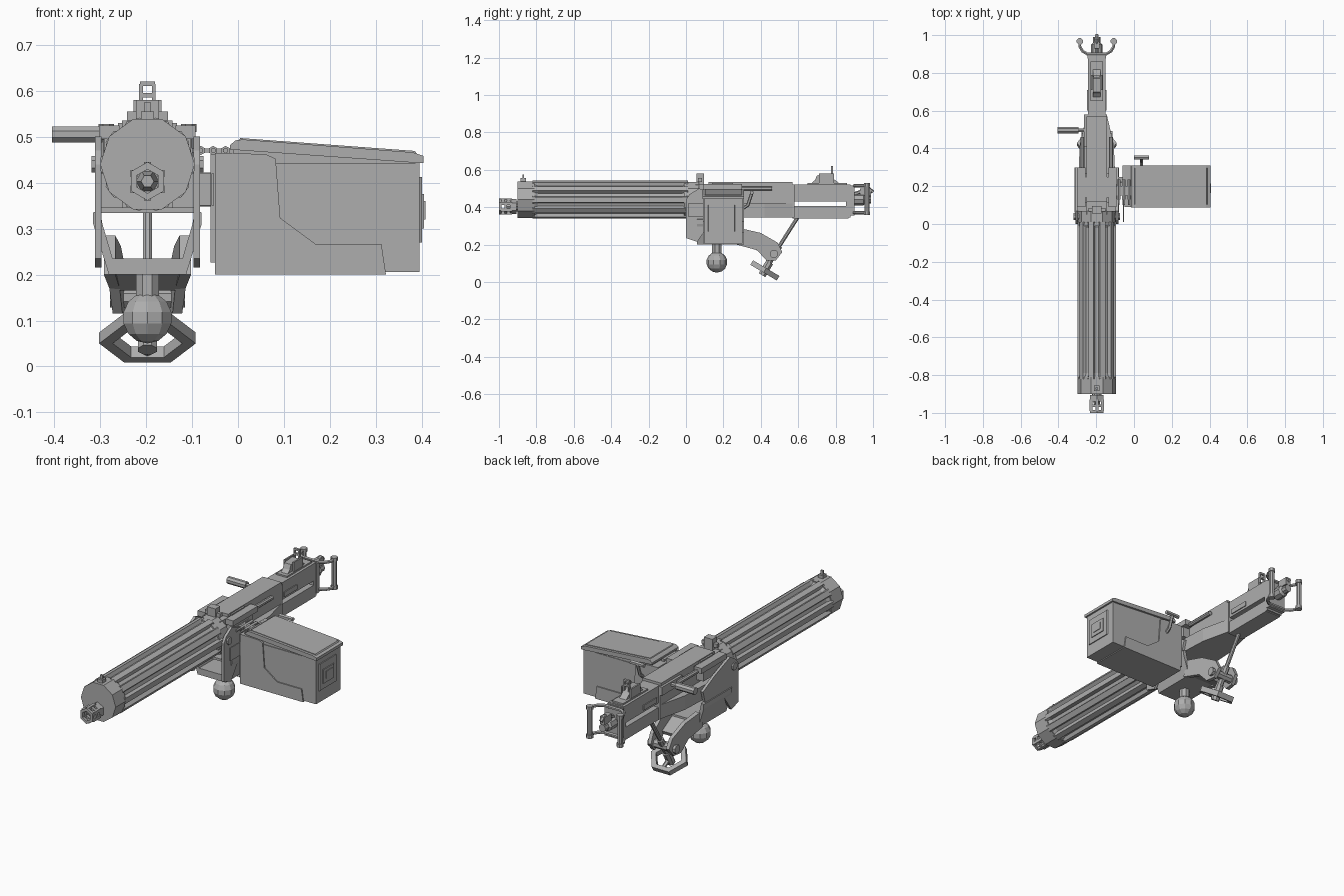
import bpy, bmesh, math
from mathutils import Vector

default = bpy.data.objects.get("Cube")
if default:
    bpy.data.objects.remove(default, do_unlink=True)

steel = bpy.data.materials.new("plain_grey")
steel.use_nodes = True
grey = (.42, .42, .42, 1)
steel.diffuse_color = grey
steel.node_tree.nodes["Principled BSDF"].inputs["Base Color"].default_value = grey

GUN = -.197          # x of the gun's centre line
SIDES = {"right": -1, "left": 1}


def finish(name, bm):
    bmesh.ops.recalc_face_normals(bm, faces=bm.faces)
    mesh = bpy.data.meshes.new(name)
    bm.to_mesh(mesh)
    bm.free()
    mesh.materials.append(steel)
    obj = bpy.data.objects.new(name, mesh)
    bpy.context.collection.objects.link(obj)
    return obj


def loft(name, rings, closed=False):
    """Skin a list of equal-length point rings; cap the ends or close the loop."""
    bm = bmesh.new()
    loops = [[bm.verts.new(p) for p in ring] for ring in rings]
    count = len(loops[0])
    pairs = list(zip(loops, loops[1:]))
    if closed:
        pairs.append((loops[-1], loops[0]))
    else:
        bm.faces.new(loops[0])
        bm.faces.new(loops[-1])
    for a, b in pairs:
        for i in range(count):
            j = (i + 1) % count
            bm.faces.new((a[i], a[j], b[j], b[i]))
    return finish(name, bm)


def prism(name, axis, points, low, high):
    """Extrude a flat outline along x, y or z."""
    place = {"x": lambda p, t: (t, p[0], p[1]),
             "y": lambda p, t: (p[0], t, p[1]),
             "z": lambda p, t: (p[0], p[1], t)}[axis]
    return loft(name, [[place(p, t) for p in points] for t in (low, high)])


def box(name, x, y, z):
    """Box from three (low, high) ranges."""
    outline = [(x[0], y[0]), (x[1], y[0]), (x[1], y[1]), (x[0], y[1])]
    return prism(name, "z", outline, *z)


def gun_box(name, half, y, z, offset=0):
    middle = GUN + offset
    return box(name, (middle - half, middle + half), y, z)


def circle(centre, direction, radius, sides, turn=0):
    spin = Vector(direction).to_track_quat("Z", "Y")
    step = math.tau / sides
    return [Vector(centre) + spin @ Vector((math.cos(step * i + turn), math.sin(step * i + turn), 0)) * radius
            for i in range(sides)]


def rod(name, path, radius, sides=8):
    """Round bar following a path of points."""
    path = [Vector(p) for p in path]
    rings = []
    for i, p in enumerate(path):
        along = path[min(i + 1, len(path) - 1)] - path[max(i - 1, 0)]
        rings.append(circle(p, along, radius, sides, math.pi / sides))
    return loft(name, rings)


def turned(name, stations, z, sides, turn=0):
    """Shape turned about the y direction from (y, radius) stations."""
    step = math.tau / sides
    return loft(name, [[(GUN + r * math.cos(step * i + turn), y, z + r * math.sin(step * i + turn))
                        for i in range(sides)] for y, r in stations])


# Barrel jacket: ten-sided hood, then a fluted sleeve
turned("jacket_hood", [(-.9, .103), (-.81, .103)], .44, 10)
flutes = []
for y, depth in ((-.82, .098), (-.79, .084), (-.02, .084), (.01, .096)):
    ring = []
    for side in range(10):
        for degrees, r in ((-8, .103), (8, .103), (12, depth), (24, depth)):
            a = math.radians(side * 36 + degrees)
            ring.append((GUN + r * math.cos(a), y, .44 + r * math.sin(a)))
    flutes.append(ring)
loft("fluted_jacket", flutes)
turned("jacket_collar", [(-.01, .1), (.07, .1)], .44, 10)
gun_box("front_sight_base", .014, (-.885, -.855), (.53, .555))
gun_box("front_sight_post", .007, (-.875, -.865), (.55, .575))

# Hollow hexagonal muzzle with side ports
hexagon = math.pi / 6
turned("muzzle_base", [(-.905, .04), (-.94, .04), (-.94, .026), (-.9, .026)], .403, 6, hexagon)
for i in range(6):
    post = circle((GUN, 0, .403), (0, 1, 0), .034, 6, hexagon)[i]
    box("muzzle_post", (post.x - .008, post.x + .008), (-.99, -.93), (post.z - .008, post.z + .008))
for y in (-.97, -1):
    loft("muzzle_ring", [circle((GUN, a, .403), (0, 1, 0), r, 6, hexagon)
                         for a, r in ((y, .042), (y + .014, .042), (y + .014, .026), (y, .026))], True)
turned("muzzle_core", [(-.96, .014), (-.9, .026)], .403, 6)

# Receiver, leaving a long open slot in the rear half
gun_box("receiver_front", .055, (.05, .58), (.345, .52))
gun_box("top_cover", .055, (.12, .57), (.515, .535))
gun_box("cover_latch_plate", .064, (.14, .25), (.515, .53))
gun_box("receiver_lower", .046, (.57, .87), (.34, .407))
gun_box("receiver_upper", .046, (.57, .87), (.43, .522))
gun_box("receiver_end", .046, (.855, .88), (.345, .52))
gun_box("back_plate", .05, (.875, .9), (.355, .515))
gun_box("hinge_block", .025, (.055, .095), (.52, .58))
gun_box("hinge_pin", .045, (.065, .085), (.535, .555))
for side, s in SIDES.items():
    gun_box(side + "_window_plate", .003, (.6, .71), (.442, .468), s * .048)
    gun_box(side + "_feed_ledge", .022, (.09, .3), (.495, .524), s * .083)
    gun_box(side + "_feed_block", .02, (.11, .27), (.44, .5), s * .075)
    prism(side + "_side_rail", "z", [(GUN + s * x, y) for x, y in
          ((.05, .06), (.1, .06), (.1, .2), (.09, .42), (.055, .57), (.05, .57))], .345, .42)
    rod(side + "_hinge_rod", [(GUN + s * .075, .3, .5), (GUN + s * .075, .46, .5)], .012)

# Rear sight
prism("rear_sight_base", "x", [(.66, .52), (.69, .545), (.7, .57), (.77, .575), (.79, .55), (.83, .52)],
      GUN - .02, GUN + .02)
gun_box("rear_sight_bed", .032, (.65, .86), (.515, .53))
for side, s in SIDES.items():
    gun_box(side + "_sight_leaf", .004, (.775, .787), (.56, .615), s * .014)
    gun_box(side + "_sight_ear", .004, (.71, .79), (.52, .58), s * .026)
for z in (.585, .61):
    gun_box("sight_crossbar", .016, (.775, .787), (z, z + .01))

# Spade grips and buffer
turned("buffer", [(.89, .03), (.95, .03), (.96, .02), (.99, .02)], .44, 8)
gun_box("trigger_paddle", .014, (.93, .99), (.46, .5))
rod("trigger_stem", [(GUN, .9, .47), (GUN, .98, .5), (GUN, 1, .48)], .01, 6)
for side, s in SIDES.items():
    x = GUN + s * .09
    for z in (.37, .515):
        rod(side + "_grip_arm", [(GUN, .9, z), (GUN + s * .05, .9, z), (GUN + s * .075, .915, z),
                                 (x, .94, z), (x, .972, z)], .009, 6)
    rod(side + "_grip", [(x, .967, .375), (x, .967, .512)], .014)
    for z in (.358, .51):
        rod(side + "_grip_cap", [(x, .967, z), (x, .967, z + .018)], .018)

# Charging handle on the right side
rod("charging_handle", [(-.405, .497, .505), (-.295, .497, .505)], .019)
rod("charging_stem", [(-.3, .497, .505), (-.24, .497, .505)], .011, 6)
box("charging_slide", (-.265, -.24), (.41, .58), (.475, .52))

# Cradle: U-shaped yoke, side ears and two sloping rear arms
yoke = [(.084, .2), (.118, .31), (.118, .335), (.103, .34), (.098, .31), (.076, .235)]
prism("cradle_yoke", "y", [(GUN - x, z) for x, z in yoke] + [(GUN + x, z) for x, z in reversed(yoke)], .06, .3)
gun_box("cradle_crossbar", .105, (.01, .06), (.334, .346))
for side, s in SIDES.items():
    ends = sorted((GUN + s * .1, GUN + s * .114))
    prism(side + "_cradle_ear", "x", [(0, .235), (.06, .215), (.12, .3), (.28, .33), (.3, .4), (.2, .45),
                                      (.07, .5), (.02, .47), (0, .44)], *ends)
    rod(side + "_ear_bolt", [(GUN + s * .09, .04, .44), (GUN + s * .122, .04, .44)], .02)
    arm = [(.27, .2), (.38, .17), (.43, .115), (.48, .115), (.515, .16), (.49, .21), (.4, .262), (.3, .285)]
    loft(side + "_rear_arm", [[(GUN + s * (base - lean * max(0, y - .3)), y, z) for y, z in arm]
                              for base, lean in ((.095, .15), (.07, .12))])
prism("cradle_web", "x", [(.1, .2), (.3, .2), (.39, .165), (.4, .185), (.3, .225), (.1, .225)],
      GUN - .072, GUN + .072)
rod("pivot_bolt", [(GUN - .082, .47, .15), (GUN + .082, .47, .15)], .023)
rod("elevation_strut", [(GUN, .46, .13), (GUN, .6, .35)], .011)
rod("strut_sleeve", [(GUN, .42, .07), (GUN, .5, .193)], .018)

# Pintle and ball
rod("pintle_neck", [(GUN, .165, .14), (GUN, .165, .21)], .027)
bm = bmesh.new()
bmesh.ops.create_uvsphere(bm, u_segments=10, v_segments=7, radius=.056)
bmesh.ops.translate(bm, verts=bm.verts, vec=(GUN, .165, .106))
finish("pintle_ball", bm)

# Tilted hexagonal elevation wheel
slope = Vector((0, .86, -.51))
lift = Vector((0, .51, .86))
hub = Vector((GUN, .422, .062))
corners = [(.105, 0), (.05, .082), (-.05, .082), (-.105, 0), (-.05, -.082), (.05, -.082)]
wheel = []
for scale, height in ((1, -.014), (1, .014), (.72, .014), (.72, -.014)):
    wheel.append([hub + Vector((x, 0, 0)) * scale + slope * v * scale + lift * height for x, v in corners])
loft("wheel_rim", wheel, True)
rod("wheel_spoke", [hub - slope * .07, hub + slope * .07], .011, 6)
rod("wheel_hub", [hub - lift * .03, hub + lift * .05], .022)

# Ammunition box in its holder, with a sloping lid
box("ammo_box", (-.04, .395), (.096, .303), (.206, .443))
holder = [(-.05, .2), (.322, .2), (.312, .267), (.168, .267), (.092, .323), (.082, .452), (.06, .462), (-.05, .465)]
prism("box_holder", "y", holder, .09, .309)
lid = [(-.017, .472), (.39, .443), (.404, .443), (.404, .458), (.38, .466), (.01, .494), (-.005, .492), (-.017, .482)]
prism("box_lid", "y", lid, .088, .311)
prism("lid_panel", "y", [(.0, .49), (.39, .462), (.385, .469), (.005, .497)], .102, .297)
prism("lid_riser", "y", [(-.01, .44), (.39, .44), (.39, .45), (-.01, .475)], .1, .3)

# Latch on the outer end
prism("latch_frame", "z", [(.39, .115), (.4, .12), (.4, .26), (.39, .265)], .27, .412)
box("latch_plate", (.395, .405), (.145, .235), (.3, .375))
box("latch_tab", (.4, .408), (.165, .215), (.32, .36))

# Bracket joining box and cradle
box("bracket_plate", (-.06, -.048), (.1, .31), (.226, .462))
box("bracket_wing", (-.058, -.052), (.01, .11), (.35, .42))
box("bracket_arm", (-.1, -.055), (.16, .25), (.35, .42))
rod("bracket_bolt", [(-.1, .205, .385), (-.052, .205, .385)], .04)

# Tee handle behind the box
rod("tee_stem", [(.04, .3, .39), (.04, .33, .41), (.04, .352, .475)], .009, 6)
rod("tee_bar", [(.0, .352, .478), (.08, .352, .478)], .011, 6)

# Cartridge belt
for i in range(5):
    x = -.108 + i * .027
    rod("belt_round", [(x, .13, .47), (x, .22, .47), (x, .235, .47)], .01, 6)
    rod("belt_bullet", [(x, .1, .47), (x, .135, .47)], .006, 6)
    box("belt_link", (x - .014, x + .014), (.15, .2), (.466, .474))
